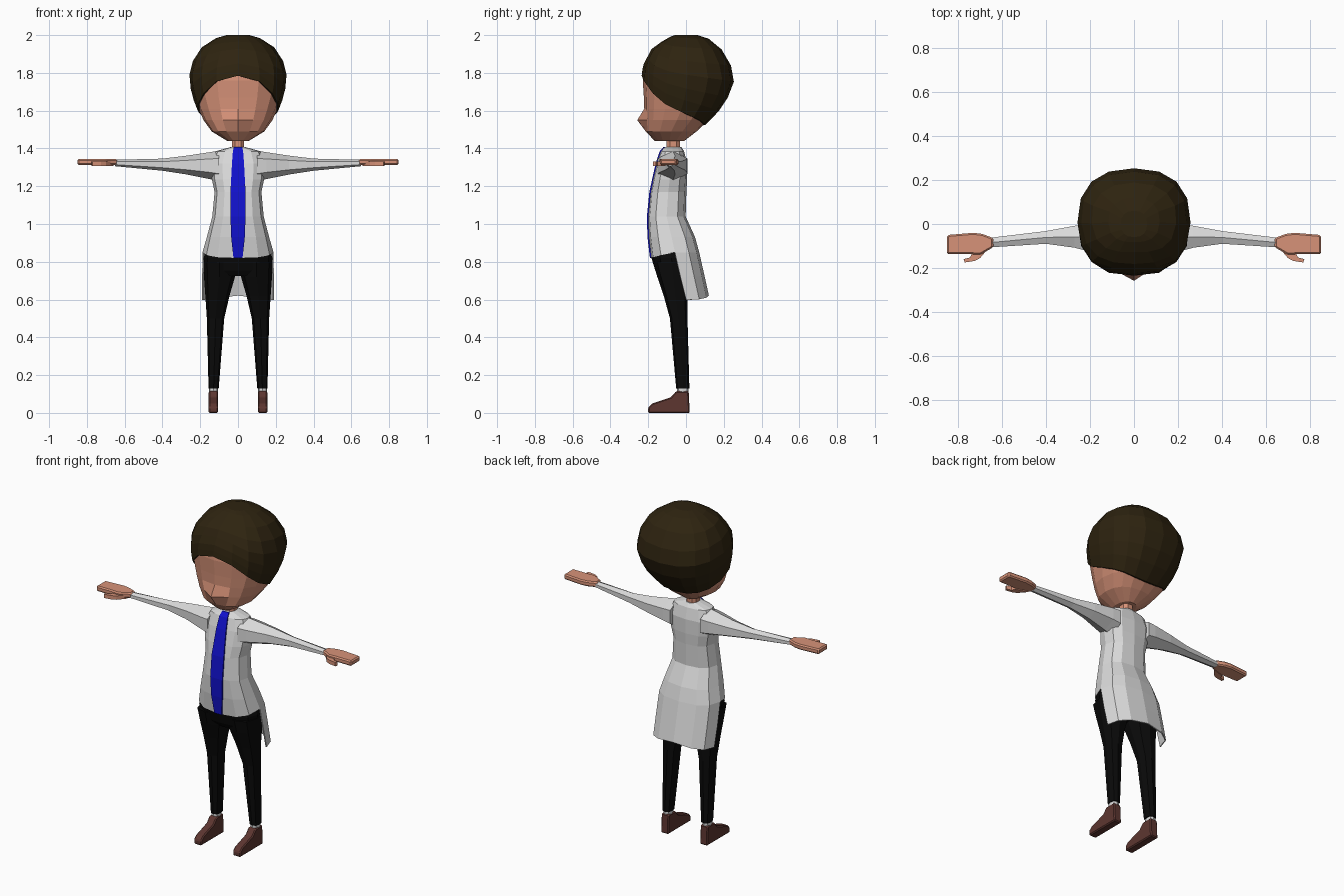
import bpy, bmesh, math

if "Cube" in bpy.data.objects:
    bpy.data.objects.remove(bpy.data.objects["Cube"])


def material(name, r, g, b):
    m = bpy.data.materials.new(name)
    m.diffuse_color = (r, g, b, 1)
    m.use_nodes = True
    m.node_tree.nodes["Principled BSDF"].inputs["Base Color"].default_value = m.diffuse_color
    return m


HAIR = material("dark brown hair", .027, .017, .005)
SKIN = material("skin", .68, .29, .19)
COAT = material("off white cloth", .70, .70, .70)
TIE = material("blue tie", .006, .006, .62)
BLACK = material("black cloth", .003, .003, .003)
SHOE = material("brown leather", .11, .037, .03)


def make(name, verts, faces, mat):
    me = bpy.data.meshes.new(name)
    me.from_pydata(verts, [], faces)
    bm = bmesh.new()
    bm.from_mesh(me)
    bmesh.ops.recalc_face_normals(bm, faces=bm.faces)
    bm.to_mesh(me)
    bm.free()
    me.materials.append(mat)
    ob = bpy.data.objects.new(name, me)
    bpy.context.collection.objects.link(ob)
    return ob


def loft(name, rings, mat, caps=(True, True), closed=True):
    n = len(rings[0])
    verts = [p for r in rings for p in r]
    faces = []
    for i in range(len(rings) - 1):
        for j in range(n if closed else n - 1):
            k = (j + 1) % n
            faces.append((i*n + j, i*n + k, (i+1)*n + k, (i+1)*n + j))
    if caps[0]:
        faces.append(tuple(range(n)))
    if caps[1]:
        faces.append(tuple(range(len(verts) - n, len(verts))))
    return make(name, verts, faces, mat)


def extrude(name, outline, to_a, to_b, mat):
    return loft(name, [[to_a(*p) for p in outline], [to_b(*p) for p in outline]], mat)


def spow(v, e):
    return math.copysign(abs(v) ** e, v)


def oval(theta, w, f, b, e=.8, cx=0):
    """Point on an oval; theta 0 faces the front."""
    c = (f + b) / 2
    return cx + w * spow(math.sin(theta), e), c - (b - f) / 2 * spow(math.cos(theta), e)


def angles(n, start=0):
    return [2 * math.pi * (i + start) / n for i in range(n)]


def lerp_table(table, z):
    """Rows run from high z to low z."""
    if z >= table[0][0]:
        return table[0][1:]
    for a, b in zip(table, table[1:]):
        if z >= b[0]:
            t = (a[0] - z) / (a[0] - b[0])
            return [p + (q - p) * t for p, q in zip(a[1:], b[1:])]
    return table[-1][1:]


# Head: z, half width, front y, back y
HEAD = [(2.0, .06, -.06, .06), (1.985, .115, -.10, .115), (1.93, .2, -.18, .185),
        (1.84, .252, -.228, .238), (1.76, .26, -.238, .256), (1.67, .24, -.232, .222),
        (1.61, .218, -.23, .185), (1.55, .19, -.226, .13), (1.49, .145, -.222, .065),
        (1.44, .06, -.175, 0)]
COLS = angles(16)

# Hair cap, with a hairline that drops from the forehead to the nape
EDGE = [1.785, 1.755, 1.69, 1.635, 1.595, 1.565, 1.545, 1.53, 1.525]
hair = []
for s, k in [(0, 1), (.04, 1), (.16, 1), (.34, 1), (.52, 1), (.7, 1), (.85, 1), (1, 1), (1, .93)]:
    row = []
    for i, th in enumerate(COLS):
        z = 2 - (2 - EDGE[min(i, 16 - i)]) * s
        w, f, b = lerp_table(HEAD, z)
        x, y = oval(th, w, f, b, .85)
        row.append((x * k, (y - (f + b) / 2) * k + (f + b) / 2, z))
    hair.append(row)
loft("hair", hair, HAIR, (True, False))

# Face and jaw, with the nose pulled out of the front column
face = []
for z, w, f, b in HEAD[3:]:
    row = []
    for i, th in enumerate(COLS):
        x, y = oval(th, w * .96, f + .009, b - .009, .85)
        if i == 0 and z == 1.55:
            y = -.258
        row.append((x, y, z))
    face.append(row)
loft("head", face, SKIN)

# Neck
loft("neck", [[(*oval(t, .035, -.105, -.03), z) for t in angles(8, .5)]
              for z in (1.47, 1.37)], SKIN)

# Coat body: z, half width, front y, back y
BODY = [(1.408, .035, -.115, -.025), (1.385, .12, -.135, -.01), (1.32, .145, -.157, .006),
        (1.235, .138, -.178, .006), (1.17, .124, -.190, .002), (1.04, .136, -.203, -.002),
        (.93, .165, -.200, .048), (.85, .188, -.187, .070)]
TCOLS = angles(12)
body = []
for z, w, f, b in BODY:
    drop = .03 if z == .85 else 0
    body.append([(*oval(t, w, f, b), z - drop * max(0, math.cos(t))) for t in TCOLS])
loft("coat_body", body, COAT, (True, False))

# Coat tail: hangs from the side and back columns only
tail = [[(*oval(t, w, f, b), z + dz * abs(math.sin(t))) for t in TCOLS[3:10]]
        for z, w, f, b, dz in [(.85, .188, -.187, .070, 0), (.73, .19, -.155, .097, -.01),
                               (.622, .19, -.118, .121, -.024)]]
tail_ob = loft("coat_tail", tail, COAT, (False, False), False)
mod = tail_ob.modifiers.new("cloth thickness", 'SOLIDIFY')
mod.thickness = .006

# Tie: thin strip that follows the chest
tie = []
for z, hw in [(1.408, .022), (1.385, .027), (1.32, .032), (1.17, .04), (1.04, .04),
              (.93, .036), (.82, .024)]:
    f = lerp_table(BODY, z)[1]
    tie.append([(-hw, f - .004, z), (hw, f - .004, z), (hw, f + .004, z), (-hw, f + .004, z)])
loft("tie", tie, TIE)

# Hips
HIPS = [(.88, .165, -.18, .03), (.82, .182, -.183, .03), (.755, .178, -.163, .02),
        (.725, .06, -.145, .0)]
loft("trouser_hips", [[(*oval(t, w, f, b), z) for t in TCOLS] for z, w, f, b in HIPS], BLACK)

# Limb tables
ARM = [(.10, 1.225, 1.388, -.15, .008), (.15, 1.238, 1.380, -.14, .006),
       (.27, 1.262, 1.362, -.108, -.008), (.40, 1.282, 1.346, -.09, -.032),
       (.65, 1.306, 1.340, -.106, -.062)]
LEG = [(.80, .01, .184, -.175, .025), (.72, .016, .180, -.152, .02),
       (.62, .045, .173, -.118, .008), (.50, .073, .165, -.085, .008),
       (.13, .102, .156, -.052, .018)]
PALM = [(.64, -.064), (.69, -.045), (.73, -.04), (.85, -.05), (.85, -.137), (.74, -.137),
        (.70, -.14), (.64, -.106)]
THUMB = [(.66, -.108), (.70, -.155), (.725, -.168), (.77, -.175), (.775, -.16), (.745, -.152),
         (.735, -.13)]
FOOT = [(-.2, 0), (-.2, .03), (-.178, .05), (-.08, .083), (-.052, .115), (.014, .115), (.02, 0)]

for side, s in (("left", 1), ("right", -1)):
    # Sleeve
    rings = []
    for x, z0, z1, f, b in ARM:
        rings.append([(s * x, (f + b) / 2 - (b - f) / 2 * math.sin(t) * 1.15,
                       (z0 + z1) / 2 + (z1 - z0) / 2 * math.cos(t)) for t in angles(6)])
    loft(side + "_sleeve", rings, COAT)
    # Hand and thumb
    hand = extrude(side + "_hand", PALM, lambda x, y: (s * x, y, 1.312),
                   lambda x, y: (s * x, y, 1.344), SKIN)
    bev = hand.modifiers.new("soft edge", 'BEVEL')
    bev.width = .007
    extrude(side + "_thumb", THUMB, lambda x, y: (s * x, y, 1.307),
            lambda x, y: (s * x, y, 1.33), SKIN)
    # Trouser leg
    loft(side + "_trouser_leg",
         [[(*oval(t, (xo - xi) / 2, f, b, .75, s * (xi + xo) / 2), z) for t in angles(8)]
          for z, xi, xo, f, b in LEG], BLACK)
    # Sock
    loft(side + "_sock", [[(*oval(t, .023, -.047, .012, .75, s * .13), z) for t in angles(8)]
                          for z in (.135, .10)], COAT)
    # Shoe
    shoe = extrude(side + "_shoe", FOOT, lambda y, z: (s * .105, y, z),
                   lambda y, z: (s * .155, y, z), SHOE)
    bev = shoe.modifiers.new("soft edge", 'BEVEL')
    bev.width = .006
